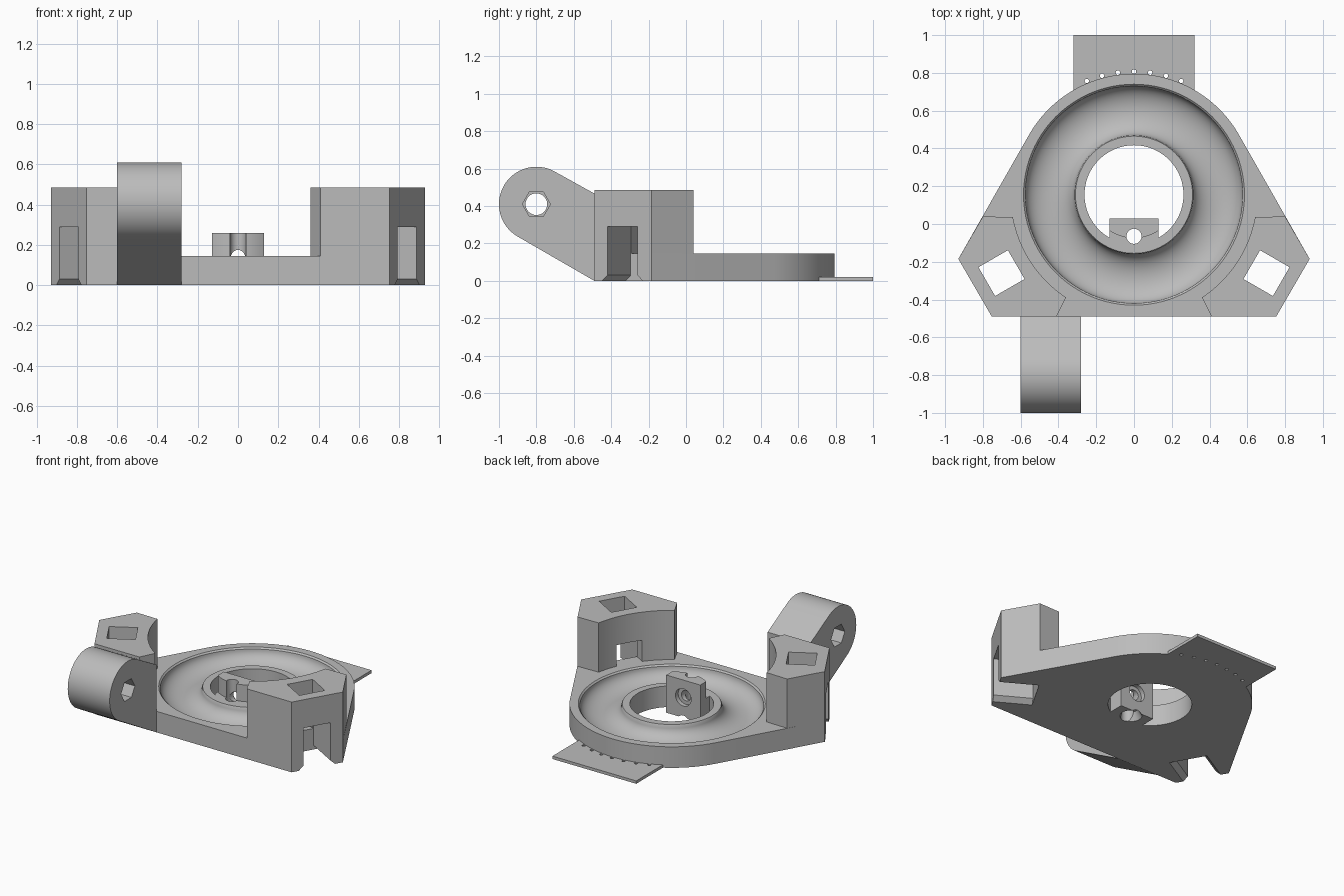
import bpy, bmesh, math
from mathutils import Matrix, Vector

cube = bpy.data.objects.get("Cube")
if cube:
    bpy.data.objects.remove(cube, do_unlink=True)

grey = bpy.data.materials.new("plain grey")
grey.use_nodes = True
grey.diffuse_color = (0.5, 0.5, 0.5, 1)
grey.node_tree.nodes["Principled BSDF"].inputs["Base Color"].default_value = grey.diffuse_color

CY = 0.155          # ring centre on y
PLATE = 0.145       # plate thickness
TOWER = 0.485       # tower height


def link(name, bm):
    bmesh.ops.recalc_face_normals(bm, faces=bm.faces)
    mesh = bpy.data.meshes.new(name)
    bm.to_mesh(mesh)
    bm.free()
    mesh.materials.append(grey)
    ob = bpy.data.objects.new(name, mesh)
    bpy.context.collection.objects.link(ob)
    return ob


def prism(name, pts, lo, hi, frame=Matrix(), flare=1.0):
    """Extrude a closed outline from lo to hi along the frame's third axis."""
    bm = bmesh.new()
    low = [bm.verts.new(frame @ Vector((u, v, lo))) for u, v in pts]
    top = [bm.verts.new(frame @ Vector((u * flare, v * flare, hi))) for u, v in pts]
    bm.faces.new(low)
    bm.faces.new(top)
    n = len(pts)
    for i in range(n):
        j = (i + 1) % n
        bm.faces.new((low[i], low[j], top[j], top[i]))
    return link(name, bm)


def lathe(name, profile, steps=96):
    """Turn a closed (radius, z) outline around the ring centre."""
    bm = bmesh.new()
    rings = []
    for k in range(steps):
        a = math.tau * k / steps
        rings.append([bm.verts.new((r * math.cos(a), CY + r * math.sin(a), z)) for r, z in profile])
    n = len(profile)
    for k in range(steps):
        p, q = rings[k], rings[(k + 1) % steps]
        for i in range(n):
            j = (i + 1) % n
            bm.faces.new((p[i], p[j], q[j], q[i]))
    return link(name, bm)


def arc(r, a0, a1, n, cx=0.0, cy=0.0):
    return [(cx + r * math.cos(math.radians(a0 + (a1 - a0) * i / n)),
             cy + r * math.sin(math.radians(a0 + (a1 - a0) * i / n))) for i in range(n + 1)]


def circle(r, n=32, cx=0.0, cy=0.0):
    return arc(r, 0, 360, n, cx, cy)[:-1]


def axes(origin, u, v, w):
    return Matrix.Translation(origin) @ Matrix((u, v, w)).transposed().to_4x4()


def cut(target, cutters):
    bpy.context.view_layer.objects.active = target
    for c in cutters:
        c.hide_render = True
        mod = target.modifiers.new("cut", 'BOOLEAN')
        mod.operation, mod.solver, mod.object = 'DIFFERENCE', 'EXACT', c
        bpy.ops.object.modifier_apply(modifier=mod.name)


parts, helpers = [], []

# Slot cutters through the two corner towers
slots, windows, shafts = {}, {}, {}
for s in (1, -1):
    inward = Vector((-s * math.cos(math.pi / 6), 0.5, 0))
    up = Vector((0, 0, 1))
    frame = axes((s * 0.84, -0.34, 0), up.cross(inward), up, inward)
    half = [(0.14, -0.01), (0.125, 0), (0.093, 0.03), (0.093, 0.29)]
    outline = half + [(-u, v) for u, v in reversed(half)]
    slots[s] = prism("slot_cutter", outline, -0.1, 0.25, frame)
    w = 0.088
    windows[s] = prism("window_cutter", [(-w, 0.1), (w, 0.1), (w, 0.29), (-w, 0.29)], 0.1, 0.45, frame)
    shafts[s] = prism("shaft_cutter", [(-w, 0.1), (w, 0.1), (w, 0.6), (-w, 0.6)], 0.07, 0.25, frame)
    helpers += [slots[s], windows[s], shafts[s]]

# Base plate: round back flowing into two clipped corners
corner = [(0.93, -0.185), (0.753, -0.49)]
outline = arc(0.64, 30, 150, 48, 0, CY) + [(-x, y) for x, y in corner] + corner[::-1]
plate = prism("base_plate", outline, 0, PLATE)
hole = prism("hole_cutter", circle(0.262, 96, 0, CY), -0.1, 0.3)
bowl = [(0.445 + 0.13 * math.cos(a), 0.135 - 0.088 * math.sin(a))
        for a in (math.pi * i / 20 for i in range(21))]
groove = lathe("groove_cutter", [(0.585, 0.2), (0.585, PLATE)] + bowl + [(0.31, PLATE), (0.31, 0.2)])
sink = prism("countersink_cutter", circle(0.07), -0.001, 0.05, Matrix.Translation((0, -0.03, 0)), 0.57)
cut(plate, [hole, groove, slots[1], slots[-1]])
parts.append(plate)
helpers += [hole, groove, sink]

# Corner towers with a concave inner wall
for s, side in ((1, "left"), (-1, "right")):
    inner = arc(0.652, -10.5, -56.5, 16, 0, CY)
    outline = [(0.8, 0.04)] + inner + [(0.41, -0.49)] + corner[::-1]
    tower = prism(side + "_tower", [(s * x, y) for x, y in outline], PLATE, TOWER)
    cut(tower, [slots[s], windows[s], shafts[s]])
    parts.append(tower)

# Hinge lug with rounded end and hexagonal pockets
to_x = axes((0, 0, 0), Vector((0, 1, 0)), Vector((0, 0, 1)), Vector((1, 0, 0)))
lug_outline = arc(0.2, 60, 240, 40, -0.8, 0.41) + [(-0.49, 0), (-0.49, 0.467)]
lug = prism("hinge_lug", lug_outline, -0.6, -0.28, to_x)
hexagon = circle(0.075, 6, -0.8, 0.41)
pockets = [prism("pocket_cutter", hexagon, -0.7, -0.52, to_x),
           prism("pocket_cutter", hexagon, -0.36, -0.2, to_x),
           prism("bore_cutter", circle(0.058, 32, -0.8, 0.41), -0.7, -0.2, to_x)]
cut(lug, pockets)
parts.append(lug)
helpers += pockets

# Screw block inside the centre hole, with its foot on the ring
to_y = axes((0, 0, 0), Vector((0, 0, 1)), Vector((1, 0, 0)), Vector((0, 1, 0)))
drill = prism("drill_cutter", circle(0.04, 32, 0, -0.065), -0.1, 0.4)
bore = prism("bore_cutter", circle(0.035, 32, 0.14, 0), -0.065, 0.1, to_y)
recess = prism("recess_cutter", circle(0.06, 32, 0.14, 0), 0.0, 0.1, to_y)
helpers += [drill, bore, recess]
for name, r, lo, hi in (("screw_block", 0.23, PLATE, 0.26), ("screw_block_foot", 0.262, 0, PLATE)):
    a = math.degrees(math.asin(0.13 / r))
    block = prism(name, arc(r, -90 - a, -90 + a, 12, 0, CY) + [(0.13, 0.03), (-0.13, 0.03)], lo, hi)
    cut(block, [drill, bore, recess] + ([sink] if lo == 0 else []))
    parts.append(block)

# Thin back flap with a perforated tear line
flap = prism("back_flap", [(-0.32, 0.71), (0.32, 0.71), (0.32, 1), (-0.32, 1)], 0, 0.02)
pins = [prism("perforation_cutter", circle(0.012, 10, x, y), -0.1, 0.1)
        for x, y in arc(0.652, 67.5, 112.5, 6, 0, CY)]
cut(flap, pins)
parts.append(flap)
helpers += pins

for ob in helpers:
    bpy.data.objects.remove(ob, do_unlink=True)

# Smooth the round walls, keep the edges crisp
bpy.ops.object.select_all(action='DESELECT')
for ob in parts:
    ob.select_set(True)
bpy.context.view_layer.objects.active = parts[0]
bpy.ops.object.shade_smooth_by_angle(angle=math.radians(30))
